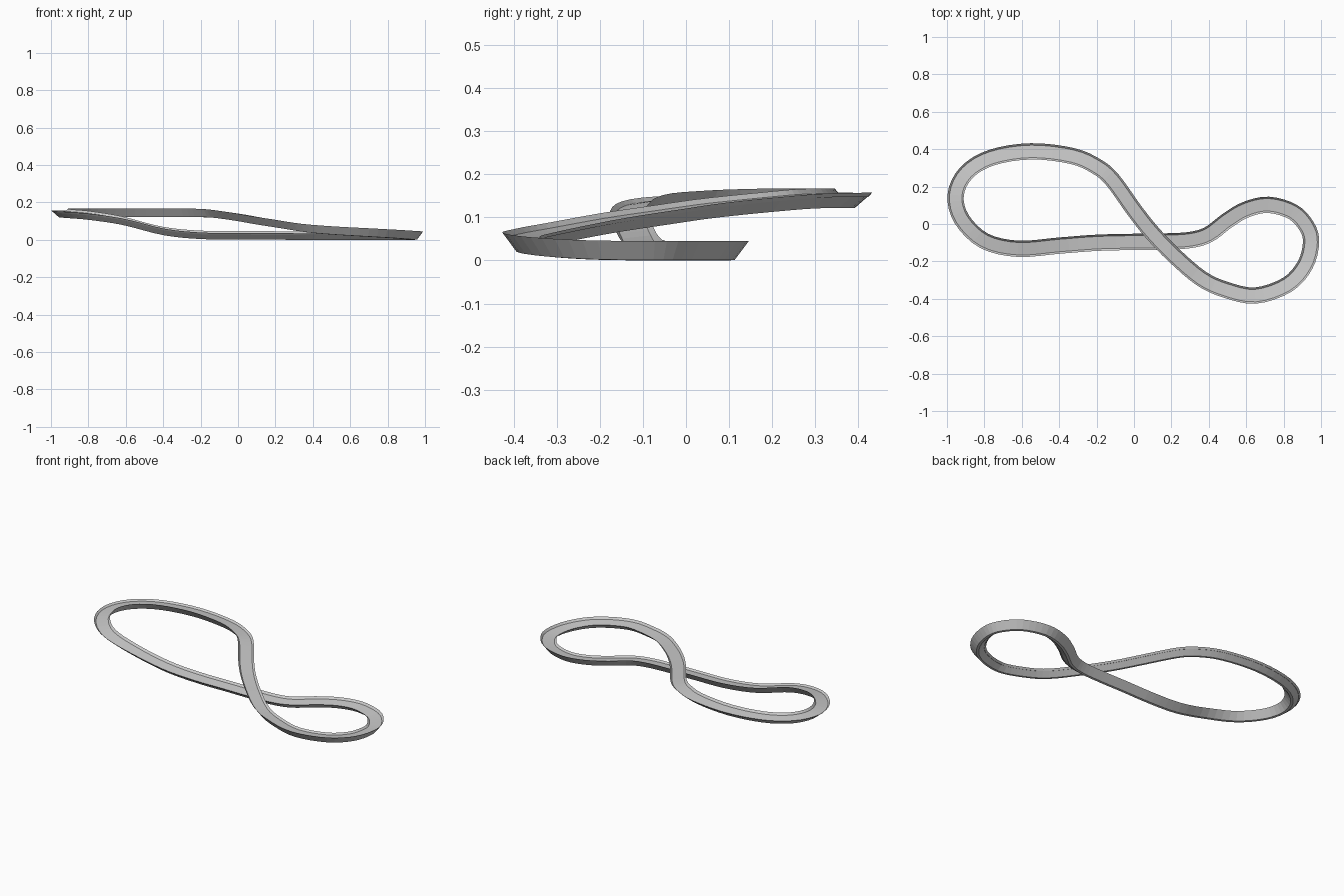
import bpy, bmesh
from mathutils import Vector

if "Cube" in bpy.data.objects:
    bpy.data.objects.remove(bpy.data.objects["Cube"])

# centre line of the figure-eight loop: x, y, height of the underside
PATH = [(0, -.095, .002), (.16, -.093, .001), (.3, -.085, 0), (.4, -.055, 0), (.5, .02, 0),
        (.6, .078, 0), (.72, .103, 0), (.85, .065, 0), (.925, -.015, 0),
        (.947, -.1, 0), (.915, -.22, .002), (.82, -.325, .009), (.65, -.383, .019),
        (.49, -.352, .029), (.36, -.292, .041), (.216, -.17, .064), (.095, -.045, .083),
        (0, .075, .1), (-.115, .235, .116), (-.2, .307, .121), (-.33, .363, .122),
        (-.55, .388, .122), (-.76, .355, .122), (-.895, .275, .122),
        (-.953, .155, .121), (-.92, .025, .117), (-.8, -.09, .107),
        (-.62, -.132, .08), (-.4, -.115, .025), (-.2, -.1, .004)]

# slightly banked channel section: offset to the left of travel, height
SECTION = [(.010, .001), (.043, .045), (.033, .033),
           (-.035, .0255), (-.044, .035), (-.004, 0)]
STEPS = 4


def smooth_loop(points):
    """Closed Catmull-Rom curve through the points."""
    p = [Vector(q) for q in points]
    n, out = len(p), []
    for i in range(n):
        a, b, c, d = p[i - 1], p[i], p[(i + 1) % n], p[(i + 2) % n]
        for s in range(STEPS):
            t = s / STEPS
            out.append(.5 * (2 * b + (c - a) * t + (2 * a - 5 * b + 4 * c - d) * t * t
                             + (3 * b - a - 3 * c + d) * t ** 3))
    return out


# sweep the section round the closed path
pts = smooth_loop(PATH)
bm = bmesh.new()
rings = []
for i, p in enumerate(pts):
    t = pts[(i + 1) % len(pts)] - pts[i - 1]
    left = Vector((-t.y, t.x, 0)).normalized()
    rings.append([bm.verts.new((p.x + left.x * o, p.y + left.y * o, max(0, p.z + h)))
                  for o, h in SECTION])
m = len(SECTION)
for i, r in enumerate(rings):
    q = rings[(i + 1) % len(rings)]
    for j in range(m):
        k = (j + 1) % m
        bm.faces.new((r[j], r[k], q[k], q[j]))
bmesh.ops.recalc_face_normals(bm, faces=bm.faces)
mesh = bpy.data.meshes.new("track_loop")
bm.to_mesh(mesh)
bm.free()
track = bpy.data.objects.new("track_loop", mesh)
bpy.context.collection.objects.link(track)
